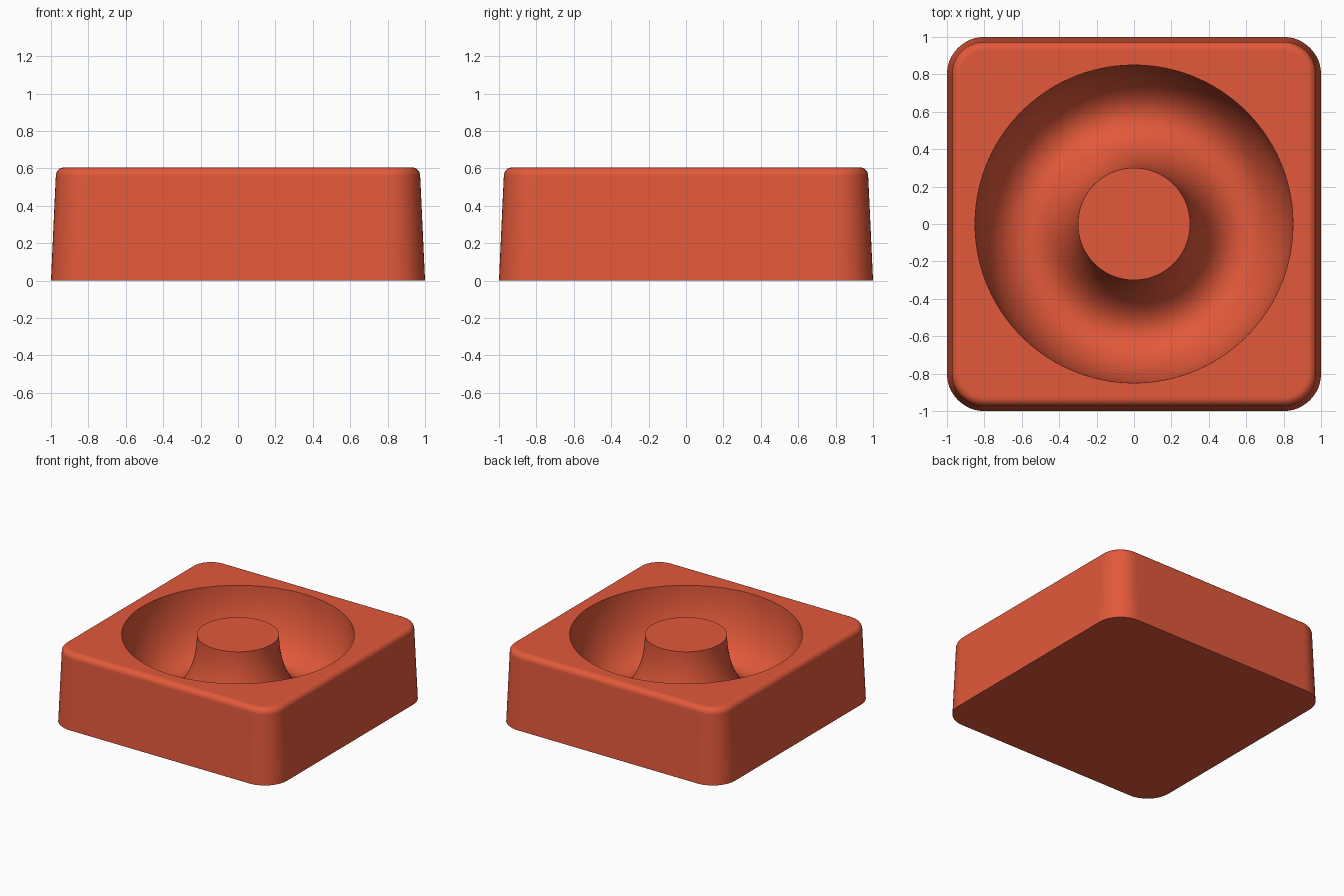
import bpy
import bmesh
from math import cos, sin, pi, radians

cube = bpy.data.objects.get("Cube")
if cube:
    bpy.data.objects.remove(cube, do_unlink=True)

HEIGHT = 0.605
CORNER = 0.2
BEVEL = 0.045
DRAFT = 0.026
SEGMENTS = 96
GROOVE_MID, GROOVE_HALF, GROOVE_DEPTH = 0.575, 0.275, 0.5

clay = bpy.data.materials.new("terracotta red")
clay.use_nodes = True
colour = (0.76, 0.1, 0.043, 1)
clay.diffuse_color = colour
clay.node_tree.nodes["Principled BSDF"].inputs["Base Color"].default_value = colour

bm = bmesh.new()


def square_ring(inset, z, steps=12):
    """Rounded square outline, with support points beside each corner."""
    radius = CORNER - inset
    centre = 1 - CORNER
    verts = []
    for quarter in range(4):
        c, s = round(cos(quarter * pi / 2)), round(sin(quarter * pi / 2))
        arc = [(centre + radius * cos(a), centre + radius * sin(a))
               for a in (i * pi / 2 / steps for i in range(steps + 1))]
        arc = [(centre + radius, centre - 0.02)] + arc + [(centre - 0.02, centre + radius)]
        verts += [bm.verts.new((x * c - y * s, x * s + y * c, z)) for x, y in arc]
    return verts


def circle_ring(radius, z):
    angles = (2 * pi * i / SEGMENTS for i in range(SEGMENTS))
    return [bm.verts.new((radius * cos(a), radius * sin(a), z)) for a in angles]


def loft(rings):
    for low, high in zip(rings, rings[1:]):
        for i in range(len(low)):
            j = (i + 1) % len(low)
            bm.faces.new((low[i], low[j], high[j], high[i]))


# Tapered outer walls with a rounded top edge
wall_top = HEIGHT - BEVEL
outline = [(0, 0), (DRAFT * 0.97, wall_top - 0.015)]
for i in range(9):
    a = i * pi / 2 / 8
    outline.append((DRAFT + BEVEL * (1 - cos(a)), wall_top + BEVEL * sin(a)))
outline.append((DRAFT + BEVEL + 0.008, HEIGHT))
walls = [square_ring(inset, z) for inset, z in outline]
loft(walls)
bm.faces.new(walls[0][::-1])

# Ring-shaped groove leaving a post in the middle
groove = []
for i in range(33):
    a = pi * i / 32
    groove.append(circle_ring(GROOVE_MID + GROOVE_HALF * cos(a),
                              HEIGHT - GROOVE_DEPTH * sin(a)))
loft(groove)
bm.faces.new(groove[-1])

# Flat top between the outer edge and the groove
rim_edges = [bm.edges.get((ring[i - 1], ring[i]))
             for ring in (walls[-1], groove[0]) for i in range(len(ring))]
bmesh.ops.triangle_fill(bm, edges=rim_edges, use_beauty=True, normal=(0, 0, 1))
bmesh.ops.recalc_face_normals(bm, faces=bm.faces)

mesh = bpy.data.meshes.new("grooved_block")
bm.to_mesh(mesh)
bm.free()
mesh.materials.append(clay)
block = bpy.data.objects.new("grooved_block", mesh)
bpy.context.collection.objects.link(block)

bpy.context.view_layer.objects.active = block
block.select_set(True)
bpy.ops.object.shade_smooth_by_angle(angle=radians(30))
